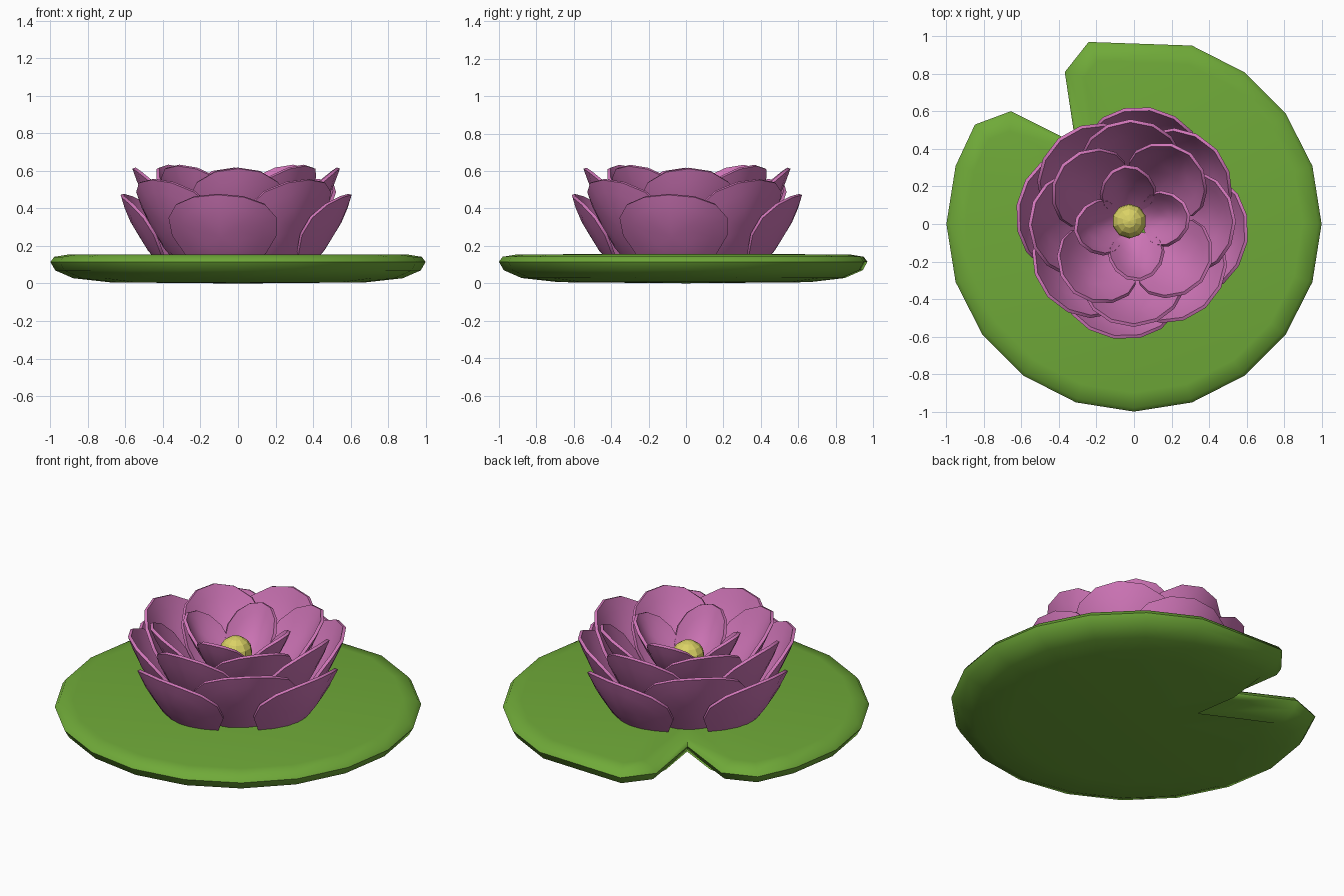
import bpy, bmesh, math
from mathutils import Vector

if "Cube" in bpy.data.objects:
    bpy.data.objects.remove(bpy.data.objects["Cube"])


def material(name, rgb):
    m = bpy.data.materials.new(name)
    m.diffuse_color = (*rgb, 1)
    m.use_nodes = True
    m.node_tree.nodes["Principled BSDF"].inputs["Base Color"].default_value = m.diffuse_color
    return m


GREEN = material("leaf green", (0.16, 0.40, 0.04))
PINK = material("petal pink", (0.63, 0.18, 0.48))
YELLOW = material("centre yellow", (0.70, 0.64, 0.13))


def finish(bm, name, mat, angle=None):
    bmesh.ops.recalc_face_normals(bm, faces=bm.faces[:])
    me = bpy.data.meshes.new(name)
    bm.to_mesh(me)
    bm.free()
    me.materials.append(mat)
    ob = bpy.data.objects.new(name, me)
    bpy.context.collection.objects.link(ob)
    bpy.ops.object.select_all(action='DESELECT')
    ob.select_set(True)
    bpy.context.view_layer.objects.active = ob
    if angle:
        bpy.ops.object.shade_smooth_by_angle(angle=math.radians(angle))
    return ob


def polar(r, deg):
    return Vector((r * math.cos(math.radians(deg)), r * math.sin(math.radians(deg))))


def inset(pts, d):
    """Move a counter-clockwise outline inwards by d."""
    out = []
    for i, p in enumerate(pts):
        a = (p - pts[i - 1]).normalized()
        b = (pts[(i + 1) % len(pts)] - p).normalized()
        na, nb = Vector((-a.y, a.x)), Vector((-b.y, b.x))
        out.append(p + (na + nb) * d / (1 + na.dot(nb)))
    return out


# Lily pad: 20-sided outline with a notch centred on 126 degrees
outline = [polar(1, 162 + 18 * i) for i in range(16)]
outline += [polar(1, 104), polar(0.89, 114.5), polar(0.53, 126),
            polar(0.89, 137.5), polar(1, 148)]
bm = bmesh.new()
rings = []
for d, z in [(0.30, 0.006), (0.12, 0.028), (0.025, 0.07), (0, 0.115),
             (0.02, 0.142), (0.10, 0.155)]:
    shape = [p * 0.68 for p in outline] if d == 0.30 else inset(outline, d)
    rings.append([bm.verts.new((p.x, p.y, z)) for p in shape])
n = len(outline)
for lo, hi in zip(rings, rings[1:]):
    for i in range(n):
        j = (i + 1) % n
        bm.faces.new((lo[i], lo[j], hi[j], hi[i]))
for ring, z in ((rings[0], 0.0), (rings[-1], 0.156)):
    c = bm.verts.new((0, 0, z))
    for i in range(n):
        bm.faces.new((ring[i], ring[(i + 1) % n], c))
finish(bm, "lily_pad", GREEN, 60)


# Cupped petal: a disc between base and tip, its sides bent towards the axis
def petal(name, base, tip, half_width, cup, deg, segs=14):
    base, tip = Vector(base), Vector(tip)
    mid, axis = (base + tip) / 2, (tip - base) / 2
    inward = Vector((-axis.y, axis.x)).normalized()
    ca, sa = math.cos(math.radians(deg)), math.sin(math.radians(deg))
    bm = bmesh.new()

    def vert(u, v):
        p = mid + axis * v + inward * (cup * u * u + 0.03 * (v * v - 1))
        w = half_width * u * (1 + 0.08 * v)
        return bm.verts.new((p.x * ca - w * sa - 0.01, p.x * sa + w * ca + 0.005, p.y))

    prev, centre = None, vert(0, 0)
    for r in (0.4, 0.75, 1.0):
        ring = [vert(r * math.sin(t), r * math.cos(t))
                for t in (2 * math.pi * k / segs for k in range(segs))]
        for i in range(segs):
            j = (i + 1) % segs
            if prev:
                bm.faces.new((prev[i], ring[i], ring[j], prev[j]))
            else:
                bm.faces.new((centre, ring[i], ring[j]))
        prev = ring
    ob = finish(bm, name, PINK)
    mod = ob.modifiers.new("thickness", 'SOLIDIFY')
    mod.thickness = 0.018
    mod.offset = 0
    bpy.ops.object.modifier_apply(modifier=mod.name)
    bpy.ops.object.shade_smooth_by_angle(angle=math.radians(50))


# Five whorls of four petals: base (r, z), tip (r, z), half width, cup, turn
whorls = [
    ((0.36, 0.06), (0.615, 0.475), 0.29, 0.11, -9),
    ((0.31, 0.08), (0.59, 0.555), 0.28, 0.11, 41),
    ((0.25, 0.11), (0.545, 0.615), 0.26, 0.10, 1),
    ((0.17, 0.16), (0.48, 0.63), 0.23, 0.10, 50),
    ((0.06, 0.26), (0.305, 0.605), 0.145, 0.08, 8),
]
for w, (base, tip, width, cup, turn) in enumerate(whorls):
    for k in range(4):
        petal(f"petal_{w + 1}_{k + 1}", base, tip, width, cup, turn + 90 * k)

# Yellow centre
bm = bmesh.new()
bmesh.ops.create_uvsphere(bm, u_segments=10, v_segments=8, radius=0.092)
bmesh.ops.translate(bm, verts=bm.verts[:], vec=(-0.025, 0.015, 0.425))
finish(bm, "flower_centre", YELLOW)
